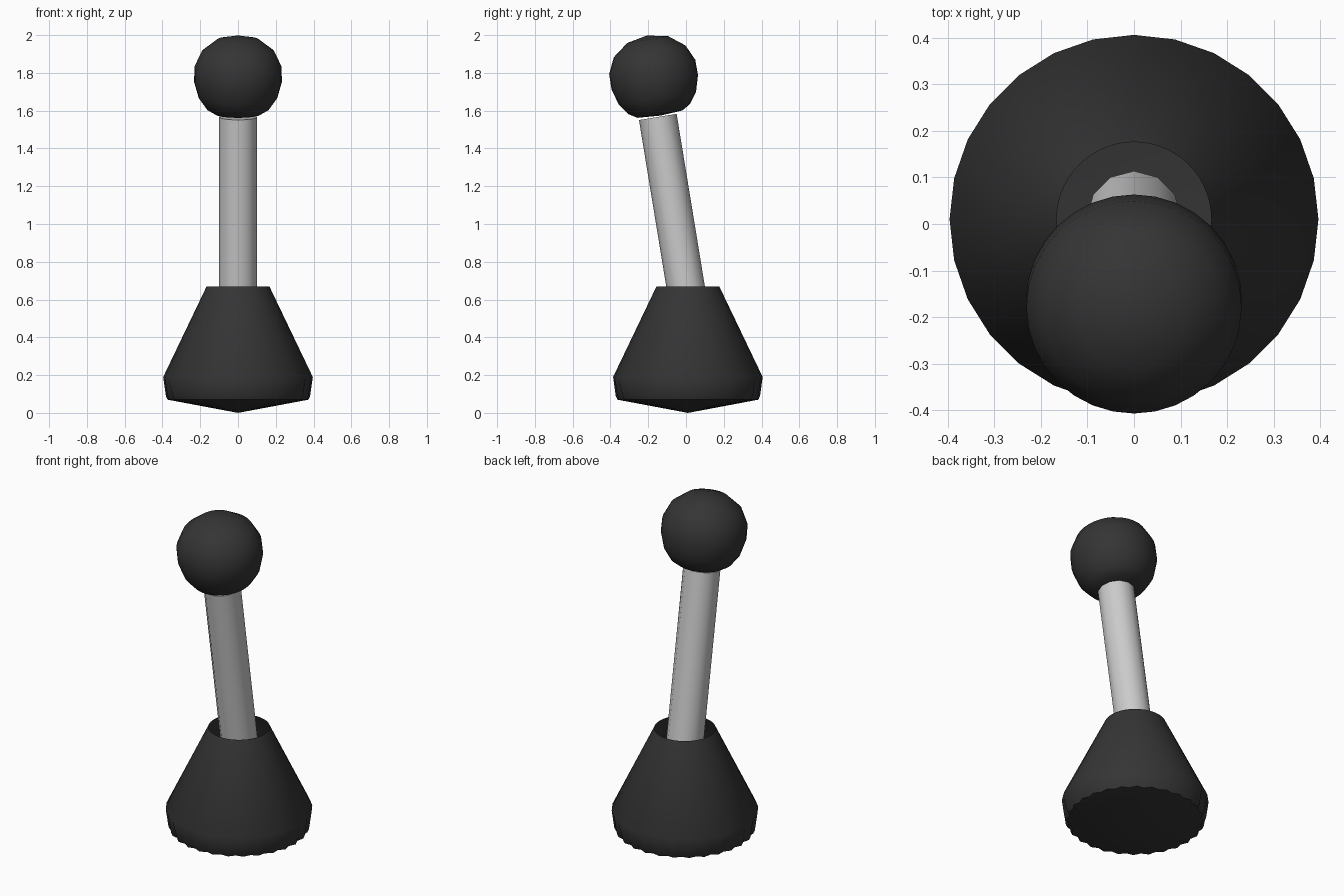
import bpy, bmesh, math
from mathutils import Matrix

if "Cube" in bpy.data.objects:
    bpy.data.objects.remove(bpy.data.objects["Cube"])

TILT = math.radians(9.3)

black = bpy.data.materials.new("black_rubber")
black.diffuse_color = (0.035, 0.035, 0.035, 1)
black.use_nodes = True
black.node_tree.nodes["Principled BSDF"].inputs["Base Color"].default_value = black.diffuse_color


def lathe(name, profile, sides, loc, tilt=0, mat=None, angle=50, half_scale=None):
    """Spin (radius, height) points; half_scale shrinks every other vertex of each ring."""
    bm = bmesh.new()
    rings = []
    for k, (r, z) in enumerate(profile):
        if r == 0:
            rings.append([bm.verts.new((0, 0, z))])
            continue
        ring = []
        for i in range(sides):
            a = 2 * math.pi * i / sides
            q = r * half_scale[k] if half_scale and i % 2 else r
            ring.append(bm.verts.new((q * math.sin(a), q * math.cos(a), z)))
        rings.append(ring)
    for a, b in zip(rings, rings[1:]):
        for i in range(sides):
            j = (i + 1) % sides
            if len(a) == 1:
                bm.faces.new((a[0], b[j], b[i]))
            elif len(b) == 1:
                bm.faces.new((a[i], a[j], b[0]))
            else:
                bm.faces.new((a[i], a[j], b[j], b[i]))
    bmesh.ops.recalc_face_normals(bm, faces=bm.faces)
    bm.transform(Matrix.Translation(loc) @ Matrix.Rotation(tilt, 4, 'X'))
    me = bpy.data.meshes.new(name)
    bm.to_mesh(me)
    bm.free()
    ob = bpy.data.objects.new(name, me)
    bpy.context.collection.objects.link(ob)
    if mat:
        me.materials.append(mat)
    bpy.ops.object.select_all(action='DESELECT')
    ob.select_set(True)
    bpy.context.view_layer.objects.active = ob
    bpy.ops.object.shade_smooth_by_angle(angle=math.radians(angle))
    return ob


# Open-topped conical boot, 28-sided with a lightly fluted bottom rim
flat = math.cos(math.pi / 28)
lathe("base_boot",
      [(0, 0), (0.373, 0.07), (0.382, 0.09), (0.396, 0.19), (0.166, 0.67)],
      56, (0, 0.01, 0), mat=black, half_scale=[1, 0.955, 0.96, flat, 1])

# Leaning 12-sided rod, starting just inside the boot opening
lathe("lever_rod", [(0, 0), (0.101, 0), (0.101, 1.01), (0, 1.01)],
      12, (0, 0.014, 0.57), tilt=TILT)

# Faceted-profile knob on the tip of the rod (heights measured down from its crown)
knob = [(0, 0), (0.11, 0.022), (0.192, 0.085), (0.231, 0.168), (0.232, 0.25),
        (0.208, 0.335), (0.165, 0.395), (0.12, 0.422), (0, 0.43)]
lathe("lever_knob", [(r, -d) for r, d in knob], 32,
      (0, -0.206, 1.998), tilt=TILT, mat=black)
